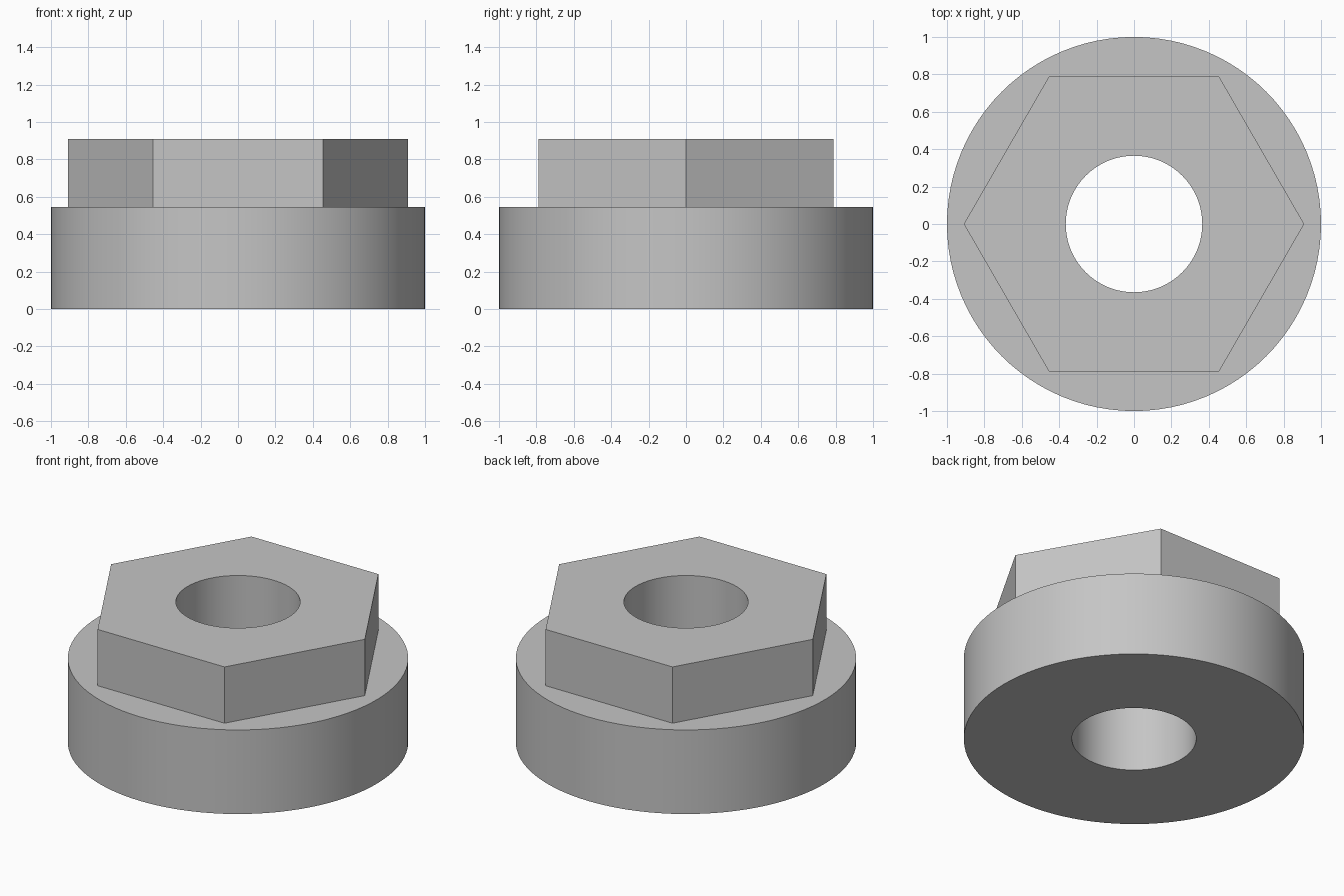
import bpy
import bmesh
from math import cos, sin, pi, radians

cube = bpy.data.objects.get("Cube")
if cube:
    bpy.data.objects.remove(cube, do_unlink=True)

SEGMENTS = 96
OUTER, BORE, APOTHEM = 1.0, 0.365, 0.788
COLLAR_TOP, HEAD_TOP = 0.545, 0.91

steel = bpy.data.materials.new("grey steel")
steel.use_nodes = True
grey = (0.56, 0.56, 0.56, 1)
steel.diffuse_color = grey
steel.node_tree.nodes["Principled BSDF"].inputs["Base Color"].default_value = grey


def circle(radius):
    return lambda a: radius


def hexagon(apothem):
    # Corners lie on the x axis, flats face front and back
    return lambda a: apothem / cos(a % (pi / 3) - pi / 6)


def loft(name, sections):
    """Bridge a series of (outline, height) loops into one surface."""
    bm = bmesh.new()
    loops = []
    for outline, z in sections:
        angles = [2 * pi * i / SEGMENTS for i in range(SEGMENTS)]
        loops.append([bm.verts.new((outline(a) * cos(a), outline(a) * sin(a), z))
                      for a in angles])
    for low, high in zip(loops, loops[1:]):
        for i in range(SEGMENTS):
            j = (i + 1) % SEGMENTS
            bm.faces.new((low[i], low[j], high[j], high[i]))
    mesh = bpy.data.meshes.new(name)
    bm.to_mesh(mesh)
    bm.free()
    mesh.materials.append(steel)
    obj = bpy.data.objects.new(name, mesh)
    bpy.context.collection.objects.link(obj)
    bpy.ops.object.select_all(action="DESELECT")
    obj.select_set(True)
    bpy.context.view_layer.objects.active = obj
    bpy.ops.object.shade_smooth_by_angle(angle=radians(30))
    return obj


bore, rim, flats = circle(BORE), circle(OUTER), hexagon(APOTHEM)

# Round collar: bore wall, underside, outer wall, ledge around the head
loft("round_collar", [(bore, COLLAR_TOP), (bore, 0), (rim, 0),
                      (rim, COLLAR_TOP), (flats, COLLAR_TOP)])

# Hexagonal head: six flats, top face, bore wall
loft("hex_head", [(flats, COLLAR_TOP), (flats, HEAD_TOP),
                  (bore, HEAD_TOP), (bore, COLLAR_TOP)])
